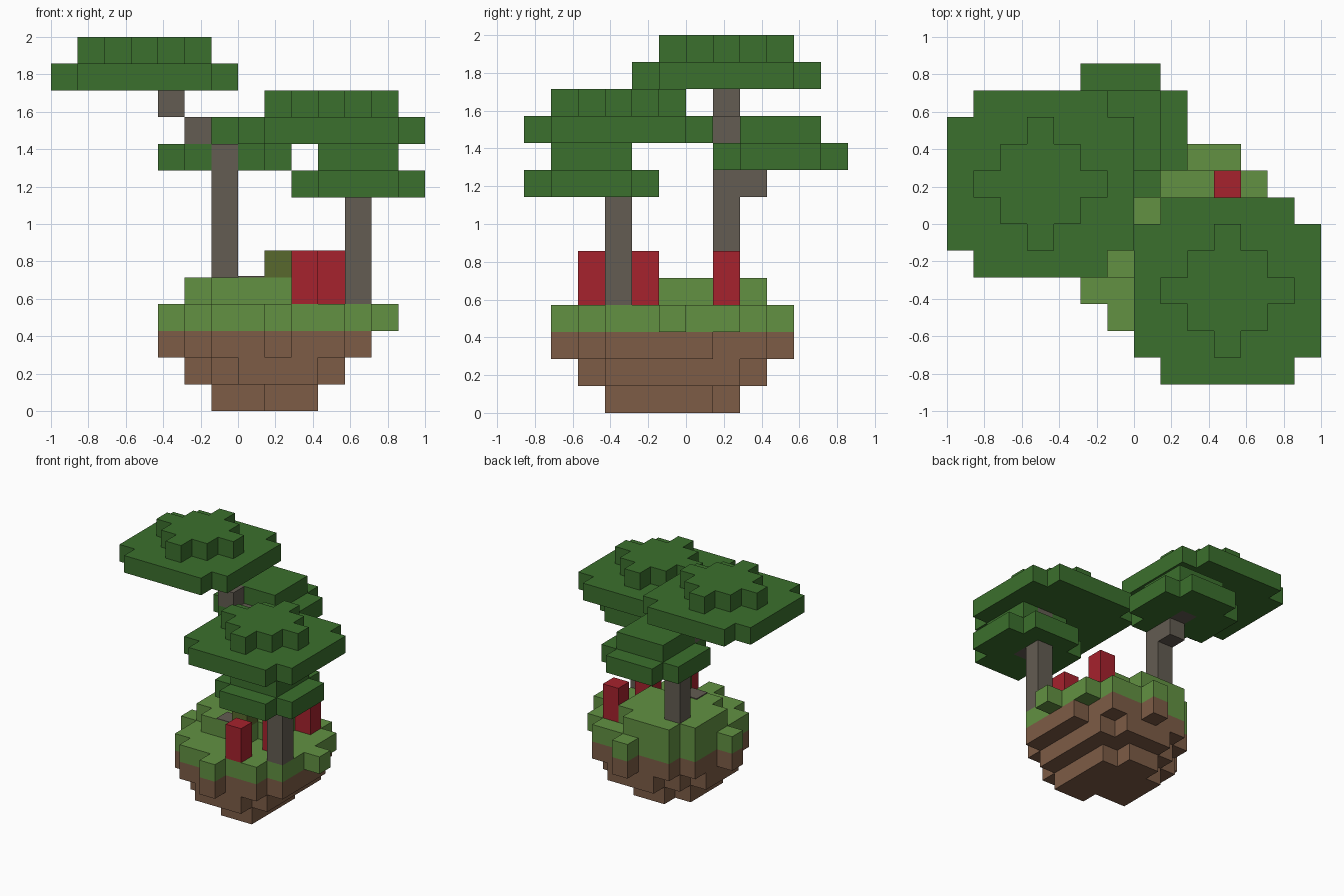
import bpy
import bmesh
from mathutils import Vector

U = 1 / 7  # edge length of one block

cube = bpy.data.objects.get("Cube")
if cube:
    bpy.data.objects.remove(cube)


def material(name, rgb):
    linear = [((c / 255 + 0.055) / 1.055) ** 2.4 for c in rgb] + [1]
    mat = bpy.data.materials.new(name)
    mat.use_nodes = True
    mat.diffuse_color = linear
    node = mat.node_tree.nodes["Principled BSDF"]
    node.inputs["Base Color"].default_value = linear
    node.inputs["Roughness"].default_value = 0.9
    return mat


LEAF = material("leaf green", (59, 112, 45))
GRASS = material("grass green", (98, 145, 66))
SOIL = material("soil brown", (125, 92, 70))
BARK = material("bark grey", (99, 92, 82))
RED = material("flower red", (166, 34, 45))
OLIVE = material("sprout olive", (88, 105, 45))


def disc(cx, cy, z, r2):
    """Cells of a round layer, r2 is the squared radius in blocks."""
    reach = range(-4, 5)
    return {(cx + a, cy + b, z) for a in reach for b in reach
            if a * a + b * b <= r2}


def column(x, y, low, high):
    return {(x, y, z) for z in range(low, high + 1)}


def blocks(name, cells, mat):
    """Join unit cells into one shell, keeping only the outer faces."""
    bm = bmesh.new()
    for cell in cells:
        for axis in range(3):
            for sign in (-1, 1):
                n = Vector((0, 0, 0))
                n[axis] = sign
                if tuple(int(c + d) for c, d in zip(cell, n)) in cells:
                    continue
                s = Vector((0, 0, 0))
                s[(axis + 1) % 3] = 0.5
                t = n.cross(s)
                mid = Vector(cell) + Vector((0.5, 0.5, 0.5)) + n / 2
                bm.faces.new([bm.verts.new((mid + p) * U)
                              for p in (-s - t, s - t, s + t, t - s)])
    bmesh.ops.remove_doubles(bm, verts=bm.verts, dist=U / 100)
    bmesh.ops.dissolve_limit(bm, angle_limit=0.01, verts=bm.verts,
                             edges=bm.edges)
    mesh = bpy.data.meshes.new(name)
    bm.to_mesh(mesh)
    bm.free()
    mesh.materials.append(mat)
    obj = bpy.data.objects.new(name, mesh)
    bpy.context.collection.objects.link(obj)
    return obj


# Floating island: eroded soil under a round lawn with a small mound
CX, CY = 1, -1
soil = {c for c in disc(CX, CY, 2, 16) if c[0] < CX + 4}
soil -= {(CX + 3, CY + 2, 2)}
soil |= {c for c in disc(CX, CY, 1, 10) if c[0] < CX + 3}
soil |= {c for c in disc(CX, CY, 0, 5) if c[0] < CX + 2}
soil -= {(CX - 1, CY - 2, 0), (CX + 1, CY + 2, 0)}
blocks("soil", soil, SOIL)
blocks("lawn", disc(CX, CY, 3, 16) | disc(0, 0, 4, 5), GRASS)

# Tall tree: trunk leaning to its right with a branch at the back
tall_wood = column(-1, 1, 5, 9) | {(-2, 1, 10), (-3, 1, 11), (-4, 1, 12),
                                   (-1, 2, 8), (-1, 3, 9)}
blocks("tall_trunk", tall_wood, BARK)

# Short tree
short_wood = column(4, -3, 4, 9) | {(3, -3, 10), (4, -4, 8)}
blocks("short_trunk", short_wood, BARK)

# Canopies: a wide layer with a smaller one on top
canopies = [
    ("tall_crown", -4, 1, 12, 13, 4),
    ("tall_side_crown", -1, 3, 9, 5, 2),
    ("short_crown", 3, -3, 10, 13, 4),
    ("short_side_crown", 4, -4, 8, 5, 2),
]
for name, x, y, z, wide, small in canopies:
    leaves = disc(x, y, z, wide) | disc(x, y, z + 1, small)
    blocks(name, leaves - tall_wood - short_wood, LEAF)

# Flowers and sprout
for i, (x, y) in enumerate([(2, -4), (3, -2), (3, 1)]):
    blocks(f"flower_{i + 1}", column(x, y, 4, 5), RED)
blocks("sprout", {(1, -2, 5)}, OLIVE)

# Flat stone lying on the mound
stone = blocks("flat_stone", {(0, -2, 0)}, BARK)
stone.scale.z = 0.05
stone.location.z = 5 * U
